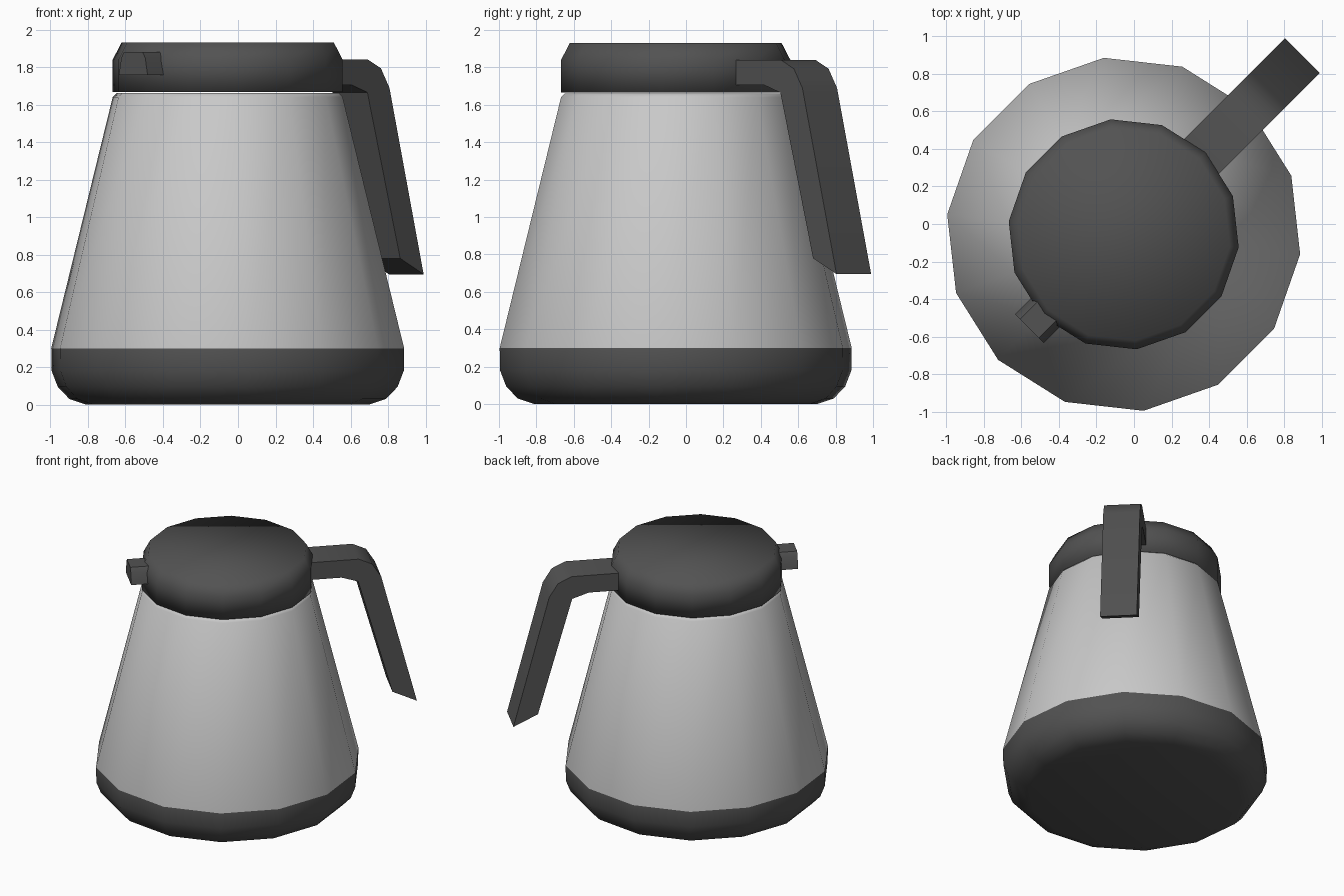
import bpy, bmesh, math
from mathutils import Vector

if "Cube" in bpy.data.objects:
    bpy.data.objects.remove(bpy.data.objects["Cube"])

SIDES = 14
CENTRE = -0.055               # body axis sits at x = y = CENTRE
R2 = math.sqrt(0.5)


def material(name, v):
    m = bpy.data.materials.new(name)
    m.diffuse_color = (v, v, v, 1)
    m.use_nodes = True
    m.node_tree.nodes["Principled BSDF"].inputs["Base Color"].default_value = m.diffuse_color
    return m


DARK = material("dark grey plastic", 0.085)
STEEL = material("light grey metal", 0.58)


def finish(bm, name, mats):
    bmesh.ops.recalc_face_normals(bm, faces=bm.faces)
    me = bpy.data.meshes.new(name)
    bm.to_mesh(me)
    bm.free()
    ob = bpy.data.objects.new(name, me)
    bpy.context.collection.objects.link(ob)
    for m in mats:
        me.materials.append(m)
    for p in me.polygons:
        p.use_smooth = True
    return ob


def lathe(name, profile, mats, split=None):
    """14-sided revolve of (radius, z); faces above split use slot 1."""
    bm = bmesh.new()
    rings = []
    for r, z in profile:
        angles = [math.radians(45) + math.tau * k / SIDES for k in range(SIDES)]
        rings.append([bm.verts.new((CENTRE + r * math.cos(a),
                                    CENTRE + r * math.sin(a), z)) for a in angles])
    for a, b in zip(rings, rings[1:]):
        for k in range(SIDES):
            n = (k + 1) % SIDES
            bm.faces.new((a[k], a[n], b[n], b[k]))
    bm.faces.new(rings[0])
    bm.faces.new(rings[-1])
    if split is not None:
        for f in bm.faces:
            f.material_index = int(f.calc_center_median().z > split)
    return finish(bm, name, mats)


def prism(name, start, end, mats):
    """Solid between two matching loops of points."""
    bm = bmesh.new()
    a = [bm.verts.new(p) for p in start]
    b = [bm.verts.new(p) for p in end]
    bm.faces.new(a)
    bm.faces.new(b)
    for k in range(len(a)):
        n = (k + 1) % len(a)
        bm.faces.new((a[k], a[n], b[n], b[k]))
    ob = finish(bm, name, mats)
    bpy.ops.object.select_all(action='DESELECT')
    bpy.context.view_layer.objects.active = ob
    ob.select_set(True)
    bpy.ops.object.shade_smooth_by_angle(angle=math.radians(42))
    return ob


def diag(s, w, z):
    """Point at distance s along the x = y diagonal, w sideways."""
    return Vector(((s + w) * R2, (s - w) * R2, z))


# Tapered jug with dark base
lathe("jug_body", [(0.76, 0.0), (0.85, 0.03), (0.912, 0.095), (0.945, 0.18),
                   (0.947, 0.3), (0.617, 1.64), (0.595, 1.662)], [DARK, STEEL], 0.3)

# Lid with chamfered top
lathe("lid", [(0.617, 1.667), (0.617, 1.84), (0.57, 1.93)], [DARK])

# Handle: bent side profile, extruded across its width
side = [(0.505, 1.84), (0.849, 1.84), (0.947, 1.793), (1.011, 1.69), (1.269, 0.695),
        (1.092, 0.78), (0.845, 1.665), (0.725, 1.705), (0.505, 1.705)]
prism("handle", [diag(s, -0.131, z) for s, z in side],
      [diag(s, 0.131, z) for s, z in side], [DARK])

# Small spout opposite the handle
half = [(0.108, 1.758), (0.09, 1.85), (0.07, 1.88)]
section = half + [(-w, z) for w, z in reversed(half)]
prism("spout", [diag(-0.79, w, z) for w, z in section],
      [diag(-0.64, w, z) for w, z in section], [DARK])
